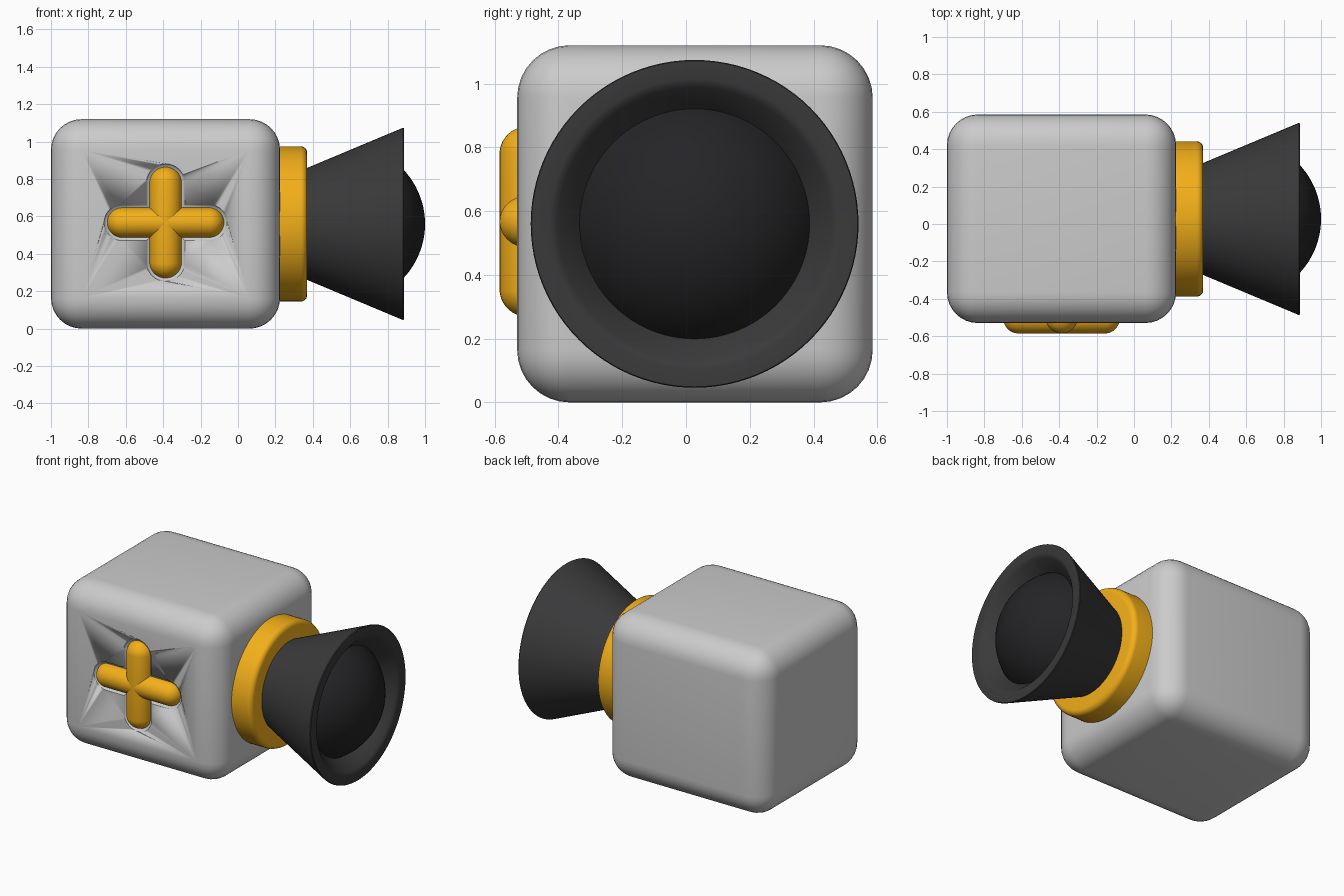
import bpy, bmesh
from math import cos, sin, pi, radians, sqrt, asin
from mathutils import Vector, Matrix

if "Cube" in bpy.data.objects:
    bpy.data.objects.remove(bpy.data.objects["Cube"])

CY, CZ = 0.027, 0.56      # lens axis


def material(name, rgb):
    m = bpy.data.materials.new(name)
    m.diffuse_color = (*rgb, 1)
    m.use_nodes = True
    m.node_tree.nodes["Principled BSDF"].inputs["Base Color"].default_value = m.diffuse_color
    return m


amber = material("amber", (0.9, 0.43, 0.01))
dark = material("dark_rubber", (0.042, 0.042, 0.044))
glass = material("dark_glass", (0.018, 0.018, 0.02))


def finish(name, bm, mat=None, angle=35):
    bmesh.ops.recalc_face_normals(bm, faces=bm.faces)
    me = bpy.data.meshes.new(name)
    bm.to_mesh(me)
    bm.free()
    ob = bpy.data.objects.new(name, me)
    bpy.context.collection.objects.link(ob)
    if mat:
        me.materials.append(mat)
    smooth(ob, angle)
    return ob


def smooth(ob, angle):
    bpy.ops.object.select_all(action='DESELECT')
    bpy.context.view_layer.objects.active = ob
    ob.select_set(True)
    bpy.ops.object.shade_smooth_by_angle(angle=radians(angle))


def lathe(name, profile, mat, angle=35, steps=96):
    """Spin an (x, radius) profile around the lens axis."""
    bm = bmesh.new()
    vs = [bm.verts.new((x, CY, CZ + r)) for x, r in profile]
    edges = [bm.edges.new(p) for p in zip(vs, vs[1:])]
    bmesh.ops.spin(bm, geom=vs + edges, cent=(0, CY, CZ), axis=(1, 0, 0),
                   angle=2 * pi, steps=steps, use_merge=True)
    bmesh.ops.remove_doubles(bm, verts=bm.verts, dist=1e-5)
    return finish(name, bm, mat, angle)


def capsule(bm, centre, axis, half, r, depth):
    """Round-ended bar, stretched from a sphere; depth is its radius in y."""
    rot = Matrix.Rotation(pi / 2, 3, 'Y') if axis == 0 else Matrix.Identity(3)
    new = bmesh.ops.create_uvsphere(bm, u_segments=32, v_segments=17, radius=r)['verts']
    for v in new:
        v.co.z += (half - r) * (1 if v.co.z > 0 else -1)
        v.co = rot @ v.co
        v.co.y *= depth / r
        v.co += Vector(centre)


# body: rounded box
bm = bmesh.new()
bmesh.ops.create_cube(bm, size=1, matrix=Matrix.Translation((-0.3875, 0.028, 0.56))
                      @ Matrix.Diagonal((1.225, 1.115, 1.12, 1)))
bmesh.ops.bevel(bm, geom=bm.edges[:], offset=0.165, segments=8, profile=0.5, affect='EDGES')
body = finish("body", bm, None, 40)

# shallow groove around the plus
for axis, half, r in ((2, 0.314, 0.104), (0, 0.329, 0.097)):
    bm = bmesh.new()
    capsule(bm, (-0.387, -0.529, 0.567), axis, half, r, 0.03)
    cutter = finish("groove_cutter", bm)
    cutter.hide_render = True
    cutter.hide_set(True)
    mod = body.modifiers.new("groove", 'BOOLEAN')
    mod.operation = 'DIFFERENCE'
    mod.solver = 'EXACT'
    mod.object = cutter

# plus emblem bars
for name, axis, half, r in (("plus_upright", 2, 0.298, 0.087), ("plus_crossbar", 0, 0.313, 0.081)):
    bm = bmesh.new()
    capsule(bm, (-0.387, -0.499, 0.567), axis, half, r, 0.086)
    finish(name, bm, amber, 60)

# collar between body and hood
R, x0, x1, b = 0.415, 0.20, 0.37, 0.035
rim = [(x1 - b + b * sin(a), R - b + b * cos(a)) for a in (i * pi / 12 for i in range(7))]
lathe("collar", [(x0, 0), (x0, R)] + rim + [(x1, 0)], amber, 40)

# flared lens hood, hollow at the front
lathe("lens_hood", [(0.34, 0), (0.34, 0.287), (0.875, 0.511), (0.882, 0.514), (0.887, 0.511),
                    (0.887, 0.455), (0.883, 0.441), (0.872, 0.428), (0.80, 0.362),
                    (0.74, 0.33), (0.74, 0)], dark, 40)

# domed lens
RL, edge = 0.423, 0.38
top = asin(edge / RL)
lathe("lens", [(1 - RL + RL * cos(top * i / 16), RL * sin(top * i / 16)) for i in range(17)],
      glass, 60)
